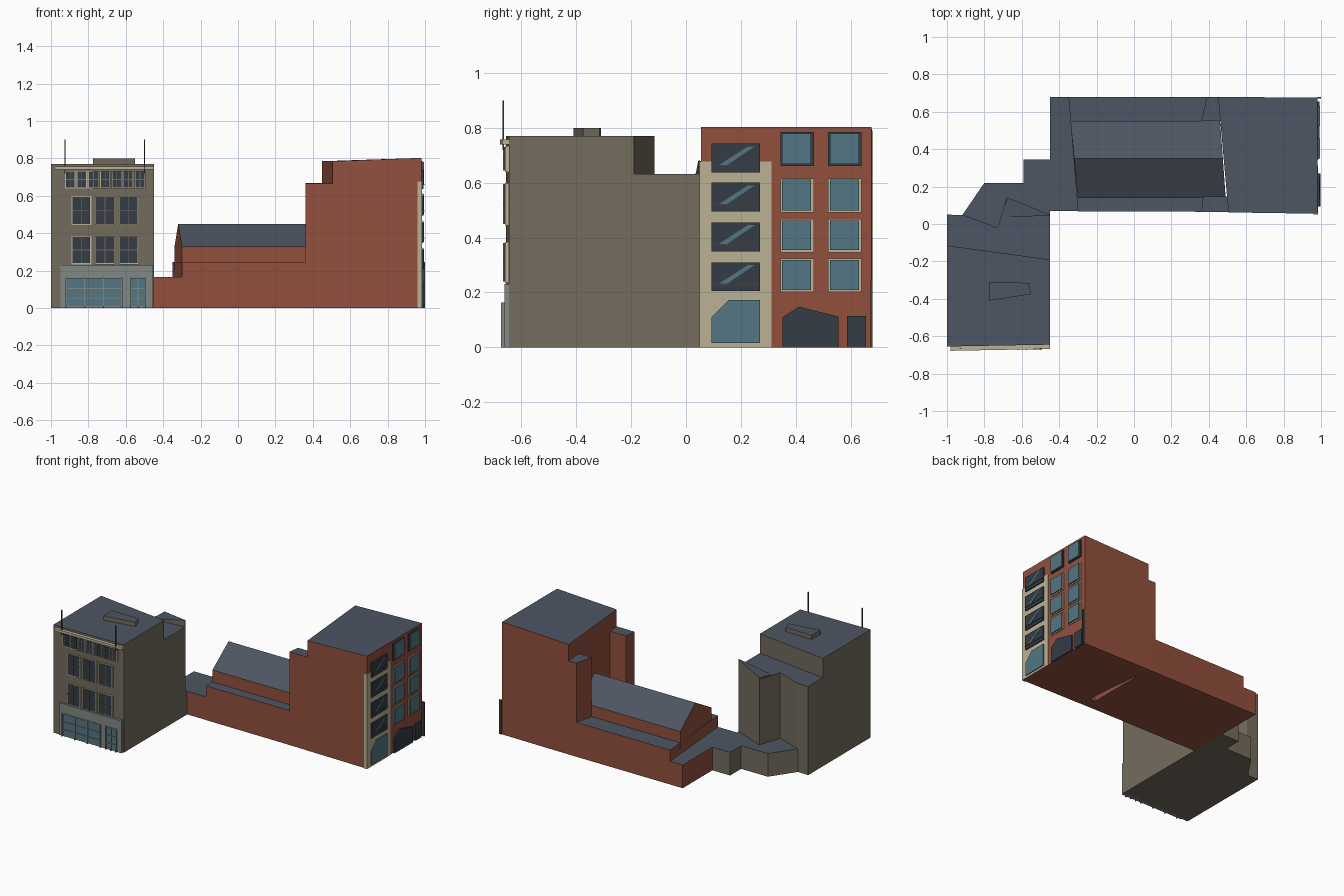
import bpy, bmesh

if "Cube" in bpy.data.objects:
    bpy.data.objects.remove(bpy.data.objects["Cube"])


def mat(name, r, g, b):
    m = bpy.data.materials.new(name)
    m.diffuse_color = (r, g, b, 1)
    m.use_nodes = True
    m.node_tree.nodes["Principled BSDF"].inputs["Base Color"].default_value = m.diffuse_color
    return m


STONE = mat("stone", .175, .15, .112)
BRICK = mat("brick", .29, .08, .048)
ROOF = mat("roof", .075, .092, .125)
TRIM = mat("trim", .50, .44, .30)
GLASS = mat("glass", .085, .18, .23)
DARK = mat("dark_glass", .034, .045, .06)
SHOP = mat("shopfront", .22, .25, .23)
METAL = mat("metal", .05, .05, .05)


def finish(name, bm, mats, roof=False):
    bmesh.ops.recalc_face_normals(bm, faces=bm.faces)
    if roof:
        for f in bm.faces:
            f.material_index = 1 if f.normal.z > .3 else 0
    me = bpy.data.meshes.new(name)
    bm.to_mesh(me)
    bm.free()
    for m in mats:
        me.materials.append(m)
    ob = bpy.data.objects.new(name, me)
    bpy.context.collection.objects.link(ob)
    return ob


def loft(name, low, high, mats, roof=False):
    """Solid between two matching outlines."""
    bm = bmesh.new()
    a = [bm.verts.new(p) for p in low]
    b = [bm.verts.new(p) for p in high]
    n = len(a)
    bm.faces.new(a)
    bm.faces.new(b)
    for i in range(n):
        bm.faces.new((a[i], a[(i + 1) % n], b[(i + 1) % n], b[i]))
    return finish(name, bm, mats, roof)


def block(name, plan, top, wall, z0=0):
    """Building mass from a plan outline; top is one height or one per corner."""
    tops = top if isinstance(top, list) else [top] * len(plan)
    return loft(name, [(x, y, z0) for x, y in plan],
                [(x, y, t) for (x, y), t in zip(plan, tops)], [wall, ROOF], True)


def rect(x0, x1, y0, y1):
    return [(x0, y0), (x1, y0), (x1, y1), (x0, y1)]


def panel(name, side, outline, d0, d1, m):
    """Plate on a street facade; outline is (across, z), d0..d1 the depth."""
    def place(u, z, d):
        return (u, d, z) if side == "front" else (d, u, z)
    return loft(name, [place(u, z, d0) for u, z in outline],
                [place(u, z, d1) for u, z in outline], [m])


# ---- Stone building ----
block("stone_main", [(-1, -.655), (-.45, -.645), (-.45, -.19), (-1, -.115)], .77, STONE)
block("stone_rear", [(-1, -.115), (-.45, -.19), (-.45, .05), (-.68, .143),
                     (-.73, -.02), (-.91, .048), (-1, .05)], .632, STONE)
block("stone_rear_lean_roof", [(-.70, .035), (-.45, .045), (-.45, .05), (-.68, .143)],
      [.632, .68, .68, .645], STONE, .6)
block("stone_rear_low", [(-.45, 0), (-.45, .345), (-.59, .345), (-.59, .22),
                         (-.80, .22), (-.92, .045), (-.85, -.03)],
      .165, STONE)
block("roof_hatch", [(-.775, -.31), (-.565, -.315), (-.55, -.375), (-.775, -.41)],
      .80, STONE, .76)
loft("cornice", [(-.98, -.678, .74), (-.45, -.668, .74), (-.45, -.642, .74), (-.98, -.65, .74)],
     [(-.98, -.678, .757), (-.45, -.668, .757), (-.45, -.642, .757), (-.98, -.65, .757)], [TRIM])
for i, x in enumerate((-.925, -.5)):
    block(f"flagpole_{i}", rect(x - .003, x + .003, -.669, -.663), .90, METAL, .72)


def front_window(name, x0, x1, z0, z1, rows, cols=2):
    panel(name + "_surround", "front", rect(x0 - .006, x1 + .006, z0 - .006, z1 + .004),
          -.64, -.659, TRIM)
    panel(name + "_glass", "front", rect(x0, x1, z0, z1), -.65, -.662, DARK)
    for i in range(1, cols):
        x = x0 + (x1 - x0) * i / cols
        panel(name + f"_mullion_{i}", "front", rect(x - .002, x + .002, z0, z1), -.655, -.666, STONE)
    for i in range(1, rows):
        z = z0 + (z1 - z0) * i / rows
        panel(name + f"_rail_{i}", "front", rect(x0, x1, z - .002, z + .002), -.655, -.666, STONE)


for i in range(7):
    x = -.92 + i * .0622
    front_window(f"attic_window_{i}", x, x + .046, .645, .73, 2)
for f, (z0, z1) in enumerate(((.24, .38), (.45, .595))):
    for i in range(3):
        x = -.885 + i * .127
        front_window(f"window_{f}_{i}", x, x + .095, z0, z1, 2)

# Shopfront
panel("shopfront", "front", rect(-.95, -.455, 0, .23), -.64, -.662, SHOP)
for k, (x0, x1, cols) in enumerate(((-.92, -.62, 3), (-.575, -.495, 2))):
    panel(f"shop_glass_{k}", "front", rect(x0, x1, .01, .16), -.65, -.667, GLASS)
    for i in range(cols + 1):
        x = x0 + (x1 - x0) * i / cols
        panel(f"shop_post_{k}_{i}", "front", rect(x - .003, x + .003, 0, .163), -.65, -.674, SHOP)
    for i, z in enumerate((.05, .105, .16)):
        panel(f"shop_rail_{k}_{i}", "front", rect(x0, x1, z - .002, z + .002), -.65, -.672, SHOP)

# ---- Brick building ----
block("brick_low_end", rect(-.45, -.30, .07, .68), .165, BRICK)
block("brick_lower_hall", [(-.30, .068), (.45, .065), (.45, .68), (-.35, .68)], .245, BRICK)
gable_l = [(-.30, .14, .2), (-.30, .14, .33), (-.32, .35, .45), (-.34, .55, .325), (-.34, .55, .2)]
gable_r = [(x, y, z) for x, (_, y, z) in zip((.49, .49, .475, .46, .46), gable_l)]
loft("gabled_hall", gable_l, gable_r, [BRICK, ROOF], True)
block("stair_block_front", [(.36, .065), (.51, .063), (.50, .148), (.37, .148)], .665, BRICK)
block("stair_block_back", [(.36, .55), (.47, .55), (.46, .68), (.39, .68)], .668, BRICK)
block("brick_tower", [(.505, .062), (.98, .055), (.98, .675), (.45, .68)],
      [.785, .803, .803, .785], BRICK)

# Side street facade
panel("pale_bay", "side", rect(.05, .312, 0, .677), .96, .984, TRIM)
for i, (z0, z1) in enumerate(((.205, .31), (.35, .455), (.495, .60), (.637, .742))):
    panel(f"bay_window_{i}", "side", rect(.093, .27, z0, z1), .97, .992, DARK)
    panel(f"bay_sill_{i}", "side", rect(.093, .27, z0 + .022, z0 + .027), .97, .996, METAL)
    panel(f"bay_reflection_{i}", "side", [(.12, z0 + .027), (.15, z0 + .027), (.25, z1 - .01), (.225, z1 - .01)],
          .97, .9935, GLASS)
for i, (z0, z1) in enumerate(((.205, .32), (.35, .465), (.495, .613), (.665, .782))):
    for j, y in enumerate((.348, .522)):
        panel(f"side_frame_{i}_{j}", "side", rect(y - .004, y + .118, z0 - .004, z1 + .003),
              .97, .986, TRIM if i < 3 else DARK)
        panel(f"side_window_{i}_{j}", "side", rect(y + .002, y + .108, z0 + .004, z1 - .002), .97, .994, GLASS)
panel("corner_shop_window", "side", [(.093, .015), (.27, .015), (.27, .172), (.155, .172), (.093, .11)],
      .97, .99, GLASS)
panel("garage_entry", "side", [(.352, 0), (.555, 0), (.555, .112), (.412, .148), (.352, .11)],
      .97, .992, DARK)
panel("side_door", "side", rect(.587, .655, 0, .115), .97, .992, DARK)
panel("drainpipe", "side", rect(.672, .679, 0, .245), .98, 1.0, METAL)
